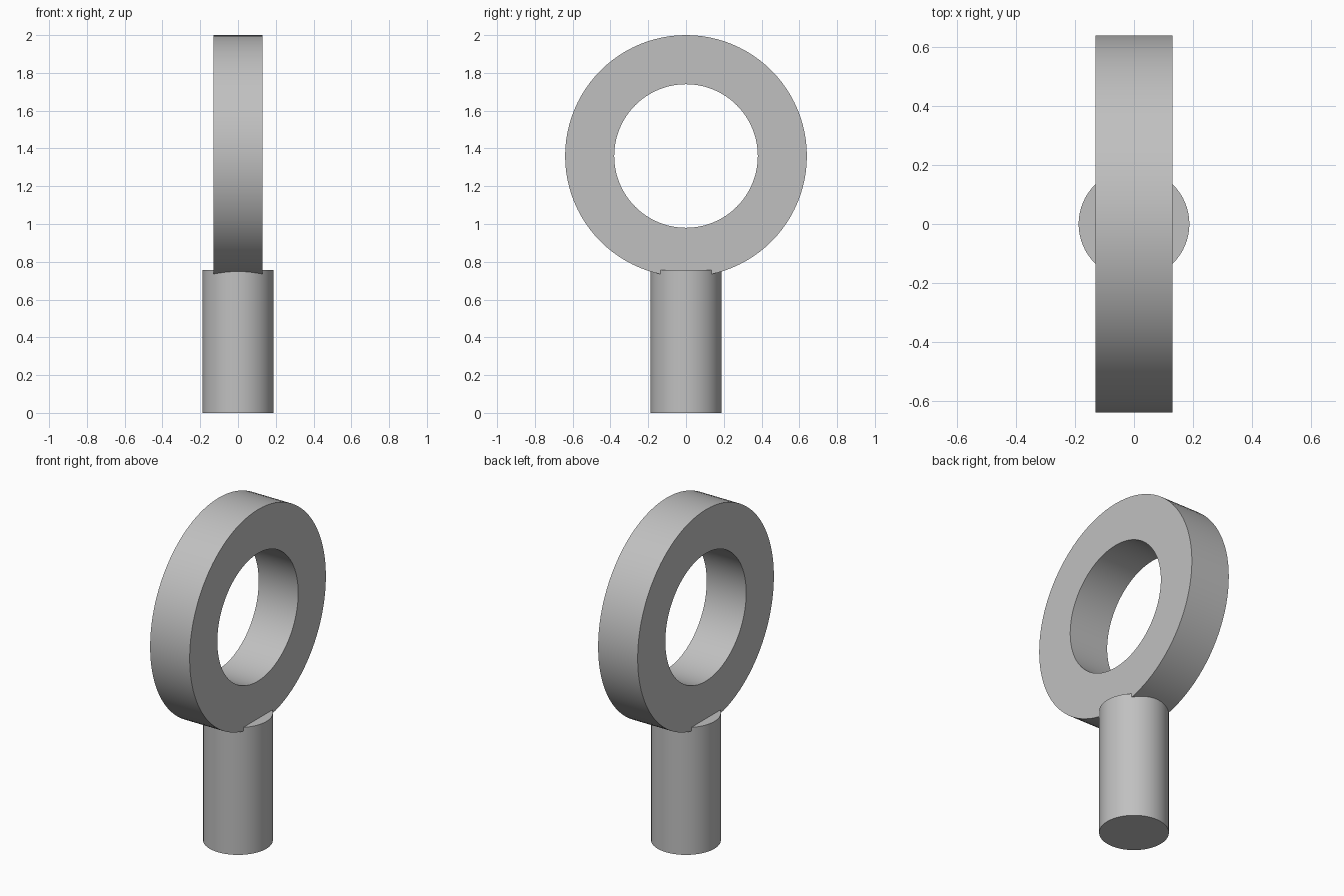
import bpy, bmesh, math
from mathutils import Vector

cube = bpy.data.objects.get("Cube")
if cube:
    bpy.data.objects.remove(cube, do_unlink=True)

steel = bpy.data.materials.new("plain grey metal")
steel.use_nodes = True
GREY = (0.53, 0.53, 0.53, 1)
steel.diffuse_color = GREY
steel.node_tree.nodes["Principled BSDF"].inputs["Base Color"].default_value = GREY


def revolve(name, profile, centre, axis, steps, closed):
    """Spin a profile of points about an axis through centre."""
    bm = bmesh.new()
    verts = [bm.verts.new(p) for p in profile]
    edges = [bm.edges.new(pair) for pair in zip(verts, verts[1:])]
    if closed:
        edges.append(bm.edges.new((verts[-1], verts[0])))
    bmesh.ops.spin(bm, geom=verts + edges, cent=centre, axis=axis,
                   angle=math.tau, steps=steps, use_merge=True)
    bmesh.ops.remove_doubles(bm, verts=bm.verts, dist=1e-5)
    bmesh.ops.recalc_face_normals(bm, faces=bm.faces)
    mesh = bpy.data.meshes.new(name)
    bm.to_mesh(mesh)
    bm.free()
    obj = bpy.data.objects.new(name, mesh)
    bpy.context.collection.objects.link(obj)
    mesh.materials.append(steel)
    return obj


# Eye ring, standing upright with its hole along x
mid, outer, inner, half = 1.36, 0.64, 0.38, 0.13
ring = revolve("eye_ring",
               [(-half, 0, mid + inner), (half, 0, mid + inner),
                (half, 0, mid + outer), (-half, 0, mid + outer)],
               Vector((0, 0, mid)), (1, 0, 0), 96, True)

# Round shank, its flat top sunk into the ring's rim
radius, top = 0.188, 0.757
shank = revolve("shank",
                [(0, 0, 0), (radius, 0, 0), (radius, 0, top), (0, 0, top)],
                Vector((0, 0, 0)), (0, 0, 1), 64, False)

# Smooth round walls with sharp rims
bpy.ops.object.select_all(action="DESELECT")
for obj in (ring, shank):
    obj.select_set(True)
bpy.context.view_layer.objects.active = ring
bpy.ops.object.shade_smooth_by_angle(angle=math.radians(30))
